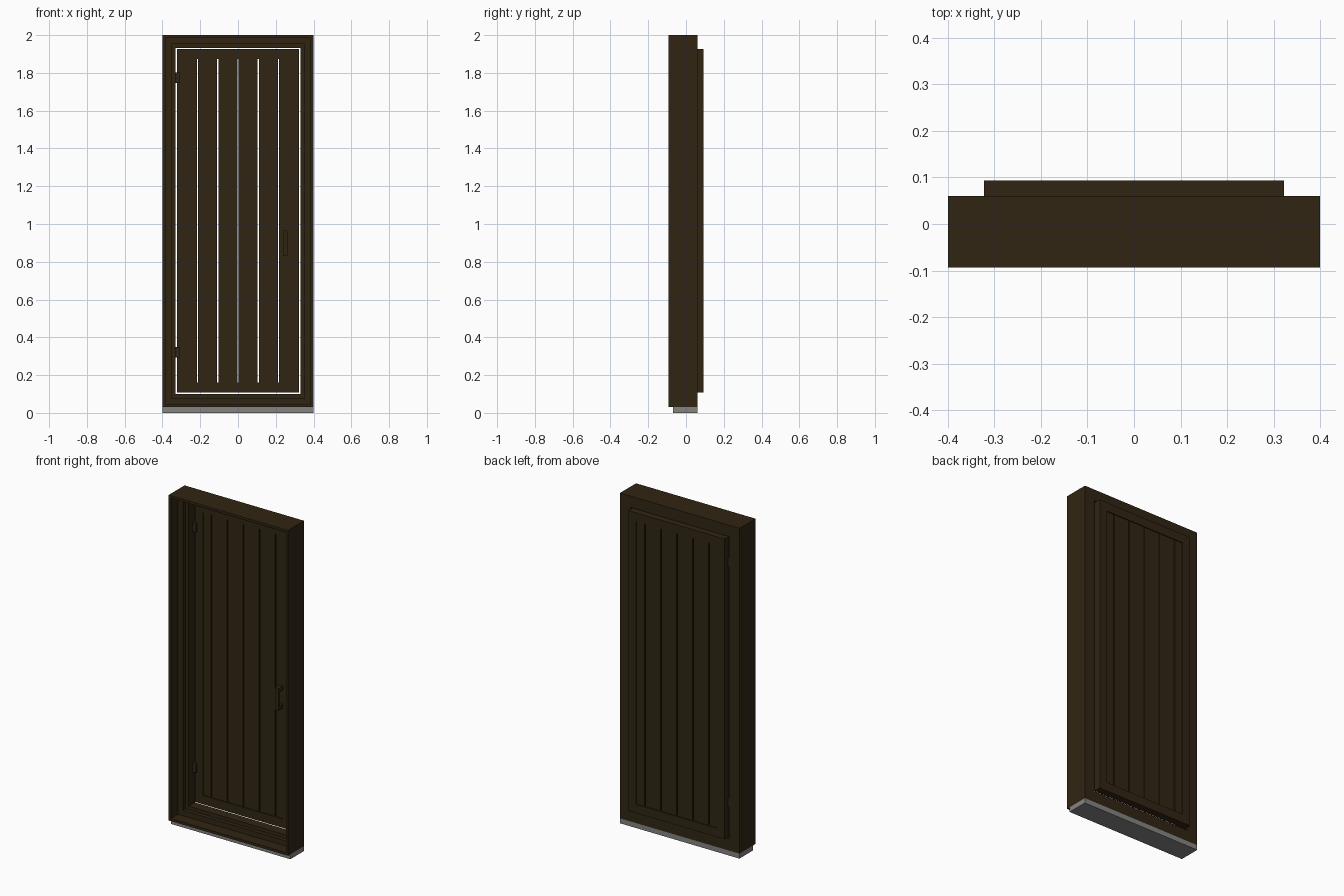
import bpy, bmesh

if "Cube" in bpy.data.objects:
    bpy.data.objects.remove(bpy.data.objects["Cube"])

def material(name, rgb):
    m = bpy.data.materials.new(name)
    m.diffuse_color = (*rgb, 1)
    m.use_nodes = True
    m.node_tree.nodes["Principled BSDF"].inputs["Base Color"].default_value = m.diffuse_color
    return m

WOOD = material("dark_brown", (0.030, 0.0185, 0.0065))
STONE = material("grey", (0.23, 0.235, 0.225))

def make(name, bm, mat):
    bmesh.ops.recalc_face_normals(bm, faces=bm.faces)
    me = bpy.data.meshes.new(name)
    bm.to_mesh(me)
    bm.free()
    me.materials.append(mat)
    ob = bpy.data.objects.new(name, me)
    bpy.context.collection.objects.link(ob)
    return ob

def box(name, x0, x1, y0, y1, z0, z1, mat=WOOD):
    bm = bmesh.new()
    bmesh.ops.create_cube(bm, size=1)
    for v in bm.verts:
        v.co = ((x0 + x1) / 2 + v.co.x * (x1 - x0),
                (y0 + y1) / 2 + v.co.y * (y1 - y0),
                (z0 + z1) / 2 + v.co.z * (z1 - z0))
    return make(name, bm, mat)

def rect_sweep(name, half, z0, z1, profile, mat=WOOD):
    """Closed (inset, y) profile carried round a mitred rectangle."""
    bm = bmesh.new()
    rings = [[bm.verts.new(c) for c in ((-half + i, y, z0 + i), (half - i, y, z0 + i),
                                        (half - i, y, z1 - i), (-half + i, y, z1 - i))]
             for i, y in profile]
    for a, b in zip(rings, rings[1:] + rings[:1]):
        for k in range(4):
            n = (k + 1) % 4
            bm.faces.new((a[k], a[n], b[n], b[k]))
    return make(name, bm, mat)

# threshold under the frame
box("threshold", -0.4, 0.4, -0.07, 0.06, 0, 0.03, STONE)

# stepped outer frame
rect_sweep("outer_frame", 0.4, 0.03, 2.0, [
    (0, -0.093), (0.015, -0.093), (0.015, -0.024), (0.047, -0.024),
    (0.047, 0.0), (0.069, 0.0), (0.069, 0.06), (0, 0.06)])

# door leaf surround
rect_sweep("leaf_frame", 0.322, 0.109, 1.927, [
    (0, 0.048), (0.053, 0.048), (0.053, 0.093), (0, 0.093)])

# vertical boards with narrow see-through gaps
gap = 0.007
edges = [-0.27] + [-0.214 + 0.107 * k for k in range(5)] + [0.27]
for k in range(6):
    a = edges[k] + (gap / 2 if k > 0 else 0)
    b = edges[k + 1] - (gap / 2 if k < 5 else 0)
    box(f"board_{k + 1}", a, b, 0.054, 0.087, 0.161, 1.875)

# hinges on the left edge
for k, z in enumerate((0.32, 1.775)):
    box(f"hinge_{k + 1}", -0.332, -0.308, 0.036, 0.06, z - 0.028, z + 0.028)

# pull handle: grip on two posts
box("handle_grip", 0.238, 0.262, 0.012, 0.024, 0.83, 0.965)
for k, z in enumerate((0.842, 0.953)):
    box(f"handle_post_{k + 1}", 0.238, 0.262, 0.024, 0.056, z - 0.012, z + 0.012)
